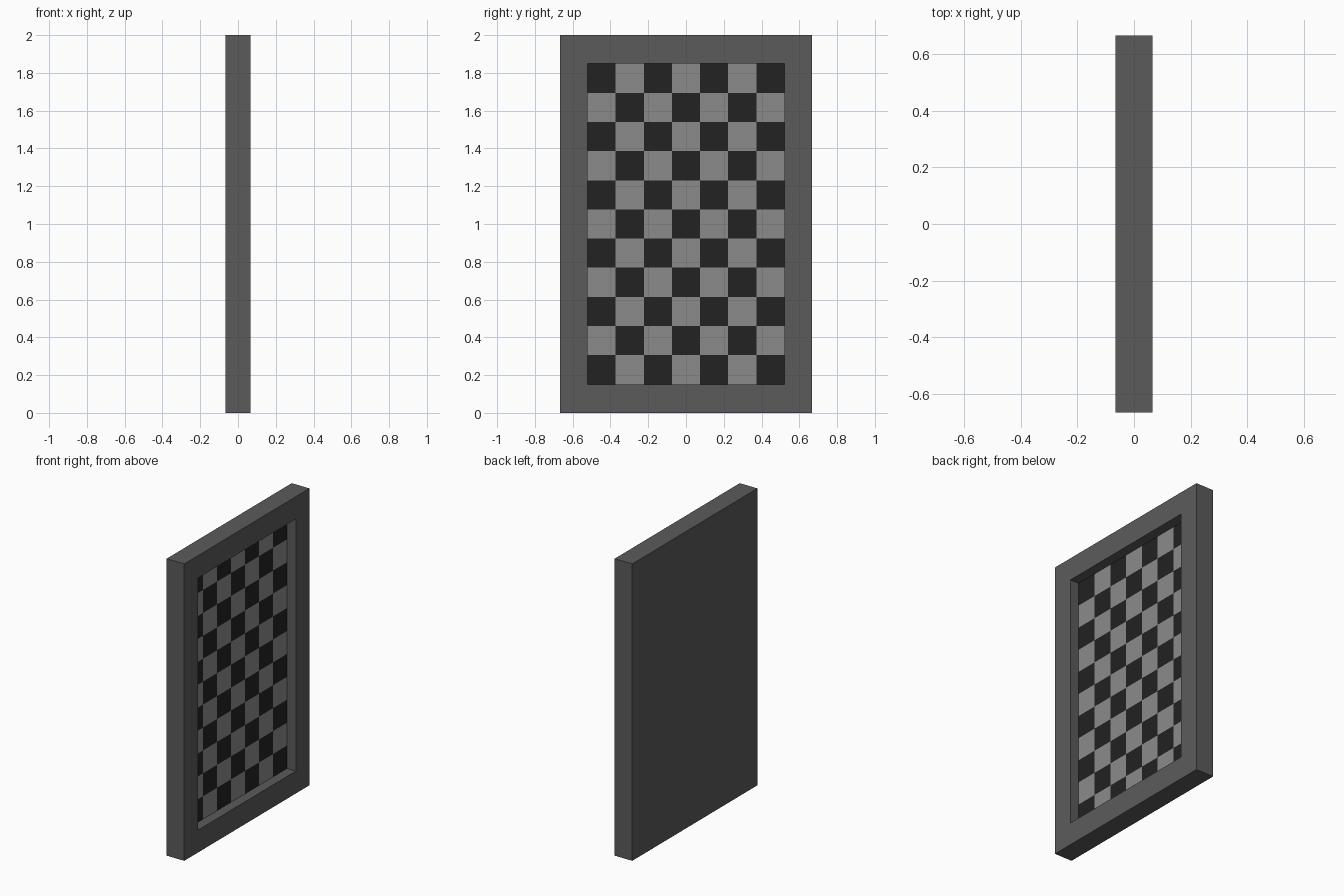
import bpy, bmesh
from mathutils import Vector, Matrix

if "Cube" in bpy.data.objects:
    bpy.data.objects.remove(bpy.data.objects["Cube"])

HX, HY, HZ = 0.0657, 0.666, 1.0      # half sizes of the frame
OY, OZ = 0.521, 0.849                # half sizes of the opening
PANEL_X = 0.0                        # depth of the checkered panel
COLS, ROWS = 7, 11


def material(name, v):
    m = bpy.data.materials.new(name)
    m.diffuse_color = (v, v, v, 1)
    m.use_nodes = True
    m.node_tree.nodes["Principled BSDF"].inputs["Base Color"].default_value = m.diffuse_color
    return m


def make_object(name, bm, mats):
    me = bpy.data.meshes.new(name)
    bm.to_mesh(me)
    bm.free()
    for m in mats:
        me.materials.append(m)
    ob = bpy.data.objects.new(name, me)
    bpy.context.collection.objects.link(ob)
    ob.location.z = HZ
    return ob


frame_grey = material("frame_grey", 0.105)
dark = material("dark_tile", 0.016)
light = material("light_tile", 0.26)

# Frame: a slab with a recess pushed into its +x face
bm = bmesh.new()
bmesh.ops.create_cube(bm, size=2, matrix=Matrix.Diagonal((HX, HY, HZ, 1)))
bm.normal_update()
face = next(f for f in bm.faces if f.normal.x > 0.9)
bmesh.ops.inset_individual(bm, faces=[face], thickness=0.1)
for v in face.verts:
    v.co.y = OY if v.co.y > 0 else -OY
    v.co.z = OZ if v.co.z > 0 else -OZ
floor = bmesh.ops.extrude_discrete_faces(bm, faces=[face])["faces"][0]
bmesh.ops.translate(bm, verts=floor.verts, vec=Vector((PANEL_X - HX, 0, 0)))
bmesh.ops.delete(bm, geom=[floor], context='FACES_ONLY')
make_object("frame", bm, [frame_grey])

# Checkered panel: closes the bottom of the recess, dark tiles in the corners
bm = bmesh.new()
grid = [[bm.verts.new((PANEL_X, -OY + 2 * OY * c / COLS, -OZ + 2 * OZ * r / ROWS))
         for c in range(COLS + 1)] for r in range(ROWS + 1)]
for r in range(ROWS):
    for c in range(COLS):
        f = bm.faces.new((grid[r][c], grid[r][c + 1], grid[r + 1][c + 1], grid[r + 1][c]))
        f.material_index = (r + c) % 2
make_object("checkered_panel", bm, [dark, light])
